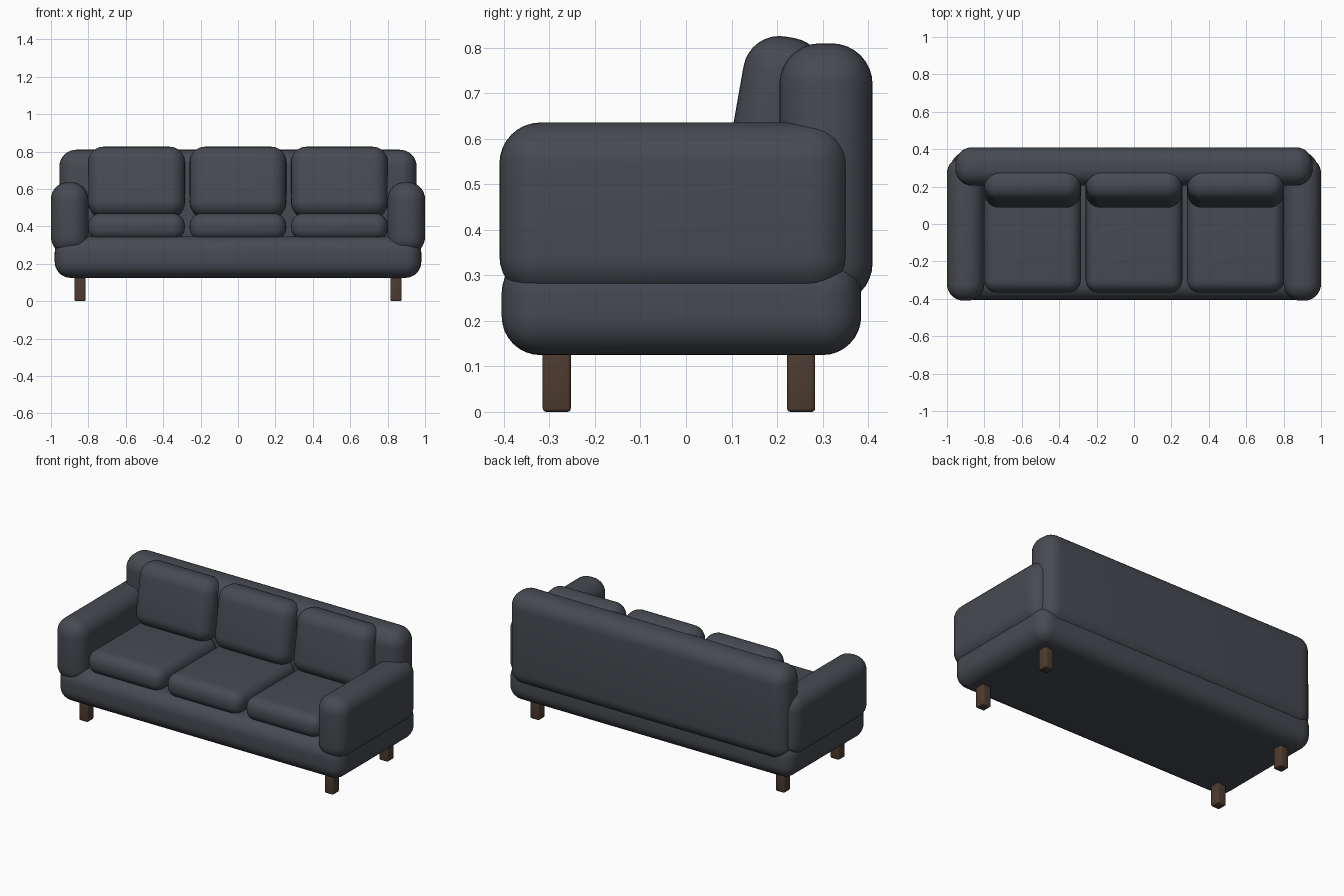
import bpy, math

if "Cube" in bpy.data.objects:
    bpy.data.objects.remove(bpy.data.objects["Cube"])


def material(name, rgb):
    m = bpy.data.materials.new(name)
    m.diffuse_color = (*rgb, 1)
    m.use_nodes = True
    m.node_tree.nodes["Principled BSDF"].inputs["Base Color"].default_value = m.diffuse_color
    return m


FABRIC = material("dark_fabric", (0.062, 0.068, 0.082))
WOOD = material("dark_wood", (0.075, 0.045, 0.03))


def soft_box(name, x, y, z, radius, mat=FABRIC, segments=8, tilt=0):
    """Rounded box from (min, max) ranges, optionally leaning back about x."""
    bpy.ops.mesh.primitive_cube_add(size=1, location=[sum(r) / 2 for r in (x, y, z)])
    ob = bpy.context.object
    ob.name = name
    ob.scale = [r[1] - r[0] for r in (x, y, z)]
    bpy.ops.object.transform_apply(location=False, rotation=False, scale=True)
    bev = ob.modifiers.new("round", 'BEVEL')
    bev.width = radius
    bev.segments = segments
    bev.limit_method = 'NONE'
    bpy.ops.object.modifier_apply(modifier=bev.name)
    ob.rotation_euler.x = -tilt
    ob.data.materials.append(mat)
    bpy.ops.object.shade_smooth_by_angle(angle=math.radians(35))
    return ob


# Upholstered base and backrest
soft_box("base", (-0.98, 0.98), (-0.405, 0.385), (0.125, 0.347), 0.085)
soft_box("backrest", (-0.955, 0.955), (0.205, 0.41), (0.237, 0.81), 0.09)

# Armrests and legs, mirrored left and right
for side, s in (("left", -1), ("right", 1)):
    soft_box(side + "_armrest", sorted((s * 0.80, s * 1.0)), (-0.41, 0.36),
             (0.252, 0.636), 0.09)
    for end, y in (("front", -0.284), ("back", 0.253)):
        soft_box(f"{side}_{end}_leg", (s * 0.845 - 0.03, s * 0.845 + 0.03),
                 (y - 0.031, y + 0.031), (0, 0.15), 0.008, WOOD, 3)

# Three seat cushions and three leaning back cushions
for i in (-1, 0, 1):
    x = (i * 0.5425 - 0.258, i * 0.5425 + 0.258)
    soft_box(f"seat_cushion_{i + 2}", x, (-0.366, 0.23), (0.325, 0.47), 0.065)
    soft_box(f"back_cushion_{i + 2}", x, (0.106, 0.286), (0.446, 0.826), 0.08,
             tilt=math.radians(10))
